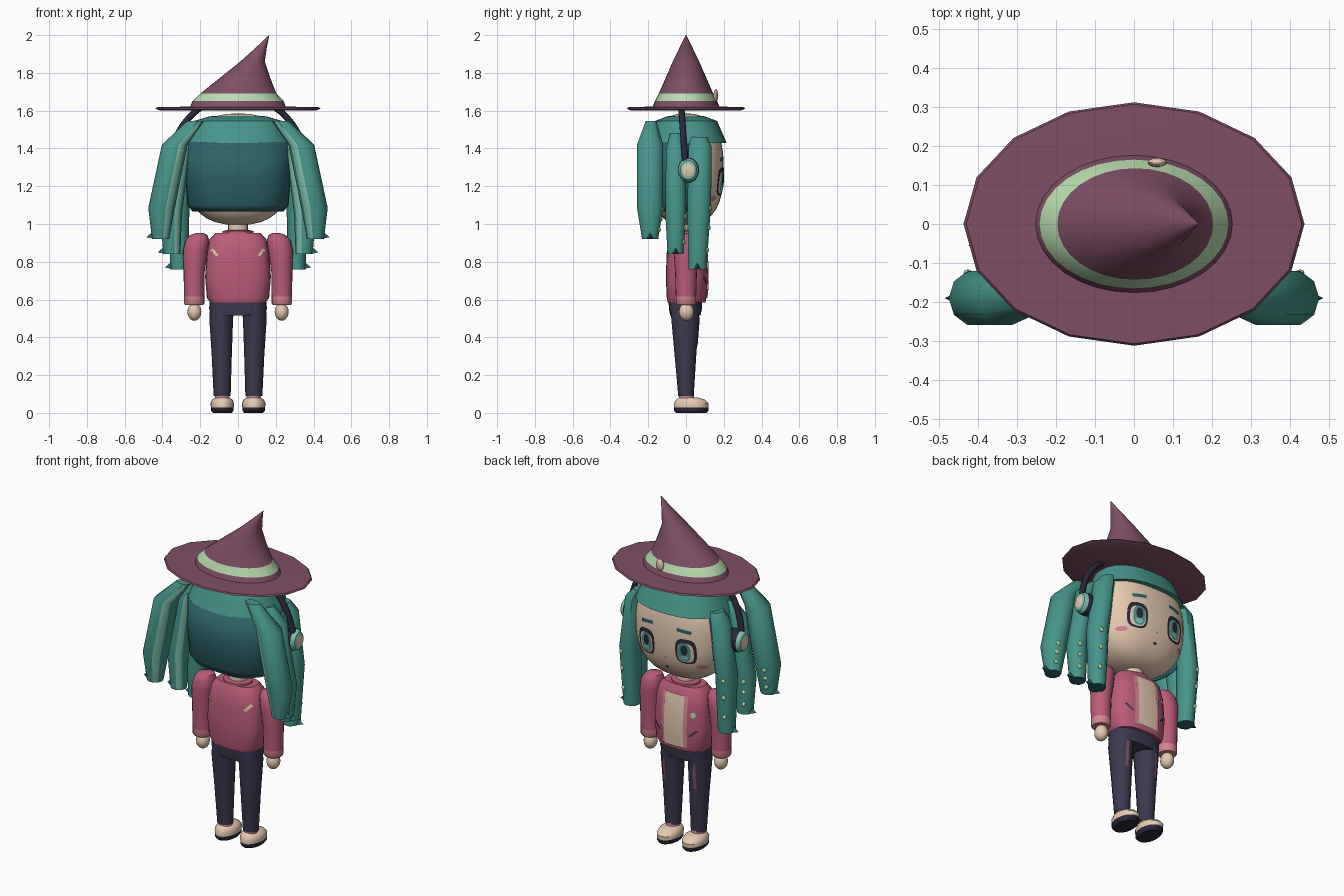
import bpy, math
from mathutils import Matrix, Vector

if "Cube" in bpy.data.objects:
    bpy.data.objects.remove(bpy.data.objects["Cube"])


def material(name, r, g, b):
    m = bpy.data.materials.new(name)
    lin = [((c / 255 + 0.055) / 1.055) ** 2.4 for c in (r, g, b)]
    m.diffuse_color = (*lin, 1)
    m.use_nodes = True
    m.node_tree.nodes["Principled BSDF"].inputs["Base Color"].default_value = m.diffuse_color
    return m


PLUM = material("plum", 126, 79, 101)
MINT = material("mint", 184, 220, 174)
TEAL = material("teal", 70, 149, 138)
LIGHT_TEAL = material("light teal", 130, 192, 176)
DARK_TEAL = material("dark teal", 45, 97, 102)
SKIN = material("skin", 230, 202, 176)
PINK = material("pink", 186, 92, 120)
LIGHT_PINK = material("light pink", 216, 134, 146)
NAVY = material("navy", 60, 57, 80)
INK = material("ink", 42, 40, 58)


def make(name, verts, faces, mats, index=None, smooth=40):
    me = bpy.data.meshes.new(name)
    me.from_pydata(verts, [], faces)
    for m in mats:
        me.materials.append(m)
    for i, p in enumerate(me.polygons):
        p.use_smooth = True
        if index:
            p.material_index = index[i]
    me.update()
    me.set_sharp_from_angle(angle=math.radians(smooth))
    ob = bpy.data.objects.new(name, me)
    bpy.context.collection.objects.link(ob)
    return ob


def loft(name, rings, mats, bands=None, n=20, p=2, arc=None, turn=None, bottom=None):
    """Skin over rings (z, cx, cy, rx, ry) listed upwards; bands = material per step."""
    verts, faces, idx = [], [], []
    a0, a1 = arc or (0, 2 * math.pi)
    cols = n + 1 if arc else n
    for z, cx, cy, rx, ry in rings:
        for j in range(cols):
            a = a0 + (a1 - a0) * j / n
            c, s = math.cos(a), math.sin(a)
            verts.append(Vector((cx + rx * math.copysign(abs(c) ** (2 / p), c),
                                 cy + ry * math.copysign(abs(s) ** (2 / p), s), z)))
    for i in range(len(rings) - 1):
        for j in range(n):
            k = (j + 1) % cols
            faces.append((i * cols + j, i * cols + k, (i + 1) * cols + k, (i + 1) * cols + j))
            idx.append(bands[i] if bands else 0)
    if not arc:
        faces.append(tuple(reversed(range(cols))))
        idx.append(bottom if bottom is not None else (bands[0] if bands else 0))
        faces.append(tuple(range(len(verts) - cols, len(verts))))
        idx.append(bands[-1] if bands else 0)
    if turn:
        verts = [turn @ v for v in verts]
    return make(name, verts, faces, mats, idx)


def blob(name, mat, c, r, p=2, n=20, steps=14):
    """Ellipsoid, or rounder box for p above 2."""
    rings = []
    for i in range(steps + 1):
        t = -math.cos(math.pi * i / steps)
        t = max(-0.9995, min(0.9995, t))
        q = (1 - abs(t) ** p) ** (1 / p)
        rings.append((c[2] + r[2] * t, c[0], c[1], r[0] * q, r[1] * q))
    return loft(name, rings, [mat], n=n, p=p)


def plate(name, mat, outline, surf, off, side=1):
    """Thin painted patch following a surface y = surf(x, z)."""
    n = len(outline)
    mx = sum(q[0] for q in outline) / n
    mz = sum(q[1] for q in outline) / n
    verts, faces = [], []
    for f in (1, 0.66, 0.33):
        for x, z in outline:
            u, w = mx + (x - mx) * f, mz + (z - mz) * f
            verts.append((u, side * (surf(u, w) + off), w))
    verts.append((mx, side * (surf(mx, mz) + off), mz))
    for j in range(n):
        k = (j + 1) % n
        faces += [(j, k, n + k, n + j), (n + j, n + k, 2 * n + k, 2 * n + j), (2 * n + j, 2 * n + k, 3 * n)]
    if side > 0:
        faces = [tuple(reversed(f)) for f in faces]
    return make(name, verts, faces, [mat])


def oval(x, z, rx, rz, p=2, n=20):
    out = []
    for j in range(n):
        c, s = math.cos(2 * math.pi * j / n), math.sin(2 * math.pi * j / n)
        out.append((x + rx * math.copysign(abs(c) ** (2 / p), c), z + rz * math.copysign(abs(s) ** (2 / p), s)))
    return out


def bar(x, z, w, h, tilt=0):
    """Slanted rectangle with extra points on its long sides."""
    c, s = math.cos(tilt), math.sin(tilt)
    pts = [(-1, -1), (-.33, -1), (.33, -1), (1, -1), (1, -.33), (1, .33),
           (1, 1), (.33, 1), (-.33, 1), (-1, 1), (-1, .33), (-1, -.33)]
    return [(x + u * w * c - v * h * s, z + u * w * s + v * h * c) for u, v in pts]


# Head
HP, HR, HZ = 2.5, (0.28, 0.2, 0.295), 1.29
blob("head", SKIN, (0, 0, HZ), HR, p=HP, n=32, steps=20)


def face_y(x, z):
    q = 1 - abs(x / HR[0]) ** HP - abs((z - HZ) / HR[2]) ** HP
    return HR[1] * max(q, 0) ** (1 / HP)


# Face details
for s, tag in ((-1, "left"), (1, "right")):
    ex = s * 0.128
    plate(f"eye_frame_{tag}", INK, oval(ex, 1.225, 0.06, 0.075, 3), face_y, 0.003)
    plate(f"eye_white_{tag}", SKIN, oval(ex, 1.218, 0.046, 0.058, 3), face_y, 0.005)
    plate(f"iris_{tag}", TEAL, oval(ex - s * 0.005, 1.222, 0.036, 0.056, 2.5), face_y, 0.007)
    plate(f"pupil_{tag}", INK, oval(ex - s * 0.005, 1.235, 0.02, 0.032), face_y, 0.0085)
    plate(f"eye_glint_{tag}", LIGHT_TEAL, oval(ex - s * 0.005, 1.19, 0.022, 0.014), face_y, 0.0085)
    plate(f"brow_{tag}", DARK_TEAL, bar(s * 0.12, 1.345, 0.042, 0.01, -s * 0.12), face_y, 0.004)
    plate(f"blush_{tag}", LIGHT_PINK, oval(s * 0.2, 1.135, 0.026, 0.014), face_y, 0.004)
plate("mouth", INK, oval(0, 1.1, 0.012, 0.007), face_y, 0.004)
plate("nose", PINK, oval(0, 1.16, 0.006, 0.005), face_y, 0.004)

# Hair cap and back hair
loft("hair_cap", [(1.43, 0, 0, .277, .215), (1.545, 0, 0, .235, .165), (1.57, 0, 0, .15, .1),
                  (1.575, 0, 0, .06, .04)], [TEAL], n=24, p=2.4)
back = loft("back_hair", [(1.065, 0, 0, .24, .18), (1.1, 0, 0, .268, .2), (1.25, 0, 0, .28, .21),
                          (1.435, 0, 0, .276, .212)], [DARK_TEAL], n=20, p=2.5,
            arc=(math.pi - 0.15, 2 * math.pi + 0.15))
sol = back.modifiers.new("thickness", "SOLIDIFY")
sol.thickness = 0.015

# Hanging hair locks, listed bottom to top
LOCKS = {
    "back": [(.92, .41, -.19, .045, .045), (1.085, .405, -.19, .07, .073), (1.42, .335, -.19, .068, .073),
             (1.545, .225, -.185, .045, .03)],
    "middle": [(.84, .35, -.055, .045, .045), (1.05, .355, -.055, .058, .057), (1.2, .33, -.055, .052, .057),
               (1.4, .30, -.055, .05, .052), (1.48, .24, -.055, .03, .03)],
    "front": [(.76, .31, .06, .047, .05), (1.1, .315, .07, .058, .066), (1.41, .275, .075, .055, .064),
              (1.46, .25, .07, .035, .045)],
}
for s, tag in ((-1, "left"), (1, "right")):
    for key, rings in LOCKS.items():
        rings = [(z, s * cx, cy, rx, ry) for z, cx, cy, rx, ry in rings]
        lock = loft(f"{key}_lock_{tag}", rings, [TEAL, LIGHT_TEAL, DARK_TEAL], n=10, bottom=2)
        # light strand along the inner back side
        for f in lock.data.polygons:
            if key != "front" and f.normal.y < -0.6 and -0.85 < f.normal.x * s < -0.2 and len(f.vertices) == 4:
                f.material_index = 1
        # flicked tip
        z, cx, cy, rx, ry = rings[0]
        make(f"{key}_lock_tip_{tag}", [(cx + s * rx * .6, cy - .025, z), (cx + s * rx * .6, cy + .025, z),
             (cx + s * (rx + .03), cy, z + .01), (cx + s * rx * .9, cy, z + .04)],
             [(0, 2, 1), (0, 3, 2), (1, 2, 3), (0, 1, 3)], [DARK_TEAL])
        # pale studs on the lower front of the lock
        z2, cx2, cy2, rx2, ry2 = rings[1]
        for f in (0.3, 0.65, 0.95):
            blob(f"{key}_stud_{tag}", MINT, (cx + (cx2 - cx) * f + s * .02, cy + (cy2 - cy) * f + (ry + (ry2 - ry) * f) * .9,
                 z + (z2 - z) * f), (.012, .009, .014), n=8, steps=6)

# Headphones
curve = bpy.data.curves.new("headband", "CURVE")
curve.dimensions = "3D"
curve.bevel_depth = 0.017
curve.bevel_resolution = 2
spline = curve.splines.new("POLY")
spline.points.add(24)
for i, pt in enumerate(spline.points):
    a = math.pi * i / 24
    pt.co = (0.365 * math.cos(a), -0.03 + 0.03 * (1 - math.sin(a)), 1.285 + 0.395 * math.sin(a), 1)
curve.materials.append(INK)
bpy.context.collection.objects.link(bpy.data.objects.new("headband", curve))
for s, tag in ((-1, "left"), (1, "right")):
    turn = Matrix.Translation((s * 0.27, 0.012, 1.285)) @ Matrix.Rotation(s * math.pi / 2, 4, "Y")
    loft(f"ear_cup_{tag}", [(0, 0, 0, .058, .055), (.08, 0, 0, .066, .056), (.1, 0, 0, .062, .052),
                            (.122, 0, 0, .05, .042), (.126, 0, 0, .035, .03), (.13, 0, 0, .01, .01)],
         [INK, LIGHT_TEAL, SKIN], [0, 0, 1, 1, 2], turn=turn)

# Hat
loft("hat_brim", [(1.6, 0, 0, .41, .29), (1.61, 0, 0, .437, .312), (1.618, 0, 0, .43, .307), (1.622, 0, 0, .25, .18)],
     [PLUM], n=16)
loft("hat_cone", [(1.61, 0, 0, .257, .181), (1.65, 0, 0, .242, .165), (1.692, .003, 0, .2, .143),
                  (1.78, .04, 0, .128, .105), (1.86, .077, 0, .065, .07), (1.93, .121, 0, .031, .036),
                  (2.0, .165, 0, .001, .001)], [PLUM, MINT], [0, 1, 0, 0, 0, 0], n=32)
blob("hat_button", SKIN, (.06, .158, 1.68), (.025, .012, .035), n=12, steps=8)

# Torso, collar and neck
TORSO = [(.585, 0, .003, .148, .1), (.61, 0, .003, .165, .105), (.72, 0, .003, .174, .11),
         (.85, 0, .003, .165, .105), (.92, 0, .003, .15, .09), (.952, 0, .003, .12, .07)]
loft("jacket", TORSO, [PINK], n=24, p=2.7)
loft("collar", [(.93, 0, 0, .085, .072), (.962, 0, 0, .082, .07), (.968, 0, 0, .06, .05)], [PINK])
loft("neck", [(.9, 0, 0, .052, .048), (1.04, 0, 0, .052, .048)], [SKIN])


def torso_y(x, z):
    for a, b in zip(TORSO, TORSO[1:]):
        if z <= b[0]:
            break
    t = (z - a[0]) / (b[0] - a[0])
    rx, ry = a[3] + (b[3] - a[3]) * t, a[4] + (b[4] - a[4]) * t
    return ry * max(1 - abs(x / rx) ** 2.7, 0) ** (1 / 2.7)


# Shirt front, jacket trim, pockets and back slits
plate("jacket_trim", LIGHT_PINK, bar(0, .76, .082, .15), torso_y, 0.007)
plate("shirt_front", SKIN, bar(0, .76, .062, .152), torso_y, 0.011)
plate("badge", MINT, oval(-.115, .81, .014, .017, n=8), torso_y, 0.008)
for s, tag in ((-1, "left"), (1, "right")):
    plate(f"pocket_slit_{tag}", NAVY, bar(s * .115, .7, .028, .006, s * .7), torso_y, 0.008)
    plate(f"back_slit_{tag}", SKIN, bar(s * .125, .85, .024, .008, s * .85), torso_y, 0.004, -1)

# Arms, hands, legs and shoes
for s, tag in ((-1, "left"), (1, "right")):
    loft(f"arm_{tag}", [(.572, s * .232, 0, .048, .048), (.58, s * .232, 0, .054, .054), (.615, s * .232, 0, .054, .054),
                        (.75, s * .232, 0, .056, .058), (.86, s * .225, 0, .066, .066), (.915, s * .215, 0, .062, .06),
                        (.942, s * .207, 0, .045, .043), (.952, s * .203, 0, .02, .02)],
         [LIGHT_PINK, PINK], [0, 0, 1, 1, 1, 1, 1])
    blob(f"hand_{tag}", SKIN, (s * .231, .002, .535), (.037, .04, .047), n=14, steps=10)
    loft(f"leg_{tag}", [(.09, s * .084, 0, .045, .041), (.3, s * .086, -.003, .053, .057), (.5, s * .089, -.005, .063, .073),
                        (.59, s * .08, -.005, .066, .08)], [NAVY], n=16)
    plate(f"leg_patch_{tag}", PLUM, bar(s * .1, .43, .009, .075),
          lambda x, z: -.004 + (.057 + (z - .3) * .08) * math.sqrt(max(0, 1 - ((abs(x) - .088) / .058) ** 2)), 0.004)
    loft(f"sock_{tag}", [(.05, s * .083, .003, .04, .042), (.1, s * .083, .003, .038, .038)], [LIGHT_PINK])
    loft(f"shoe_{tag}", [(0, s * .083, .028, .05, .08), (.012, s * .083, .028, .06, .091), (.028, s * .083, .028, .06, .091),
                         (.05, s * .083, .028, .063, .092), (.07, s * .083, .024, .054, .076),
                         (.082, s * .083, .012, .035, .048)], [INK, SKIN], [0, 0, 1, 1, 1])
loft("hips", [(.515, 0, -.003, .14, .08), (.55, 0, -.003, .153, .087), (.6, 0, -.003, .15, .09)], [NAVY], n=24, p=2.5)
